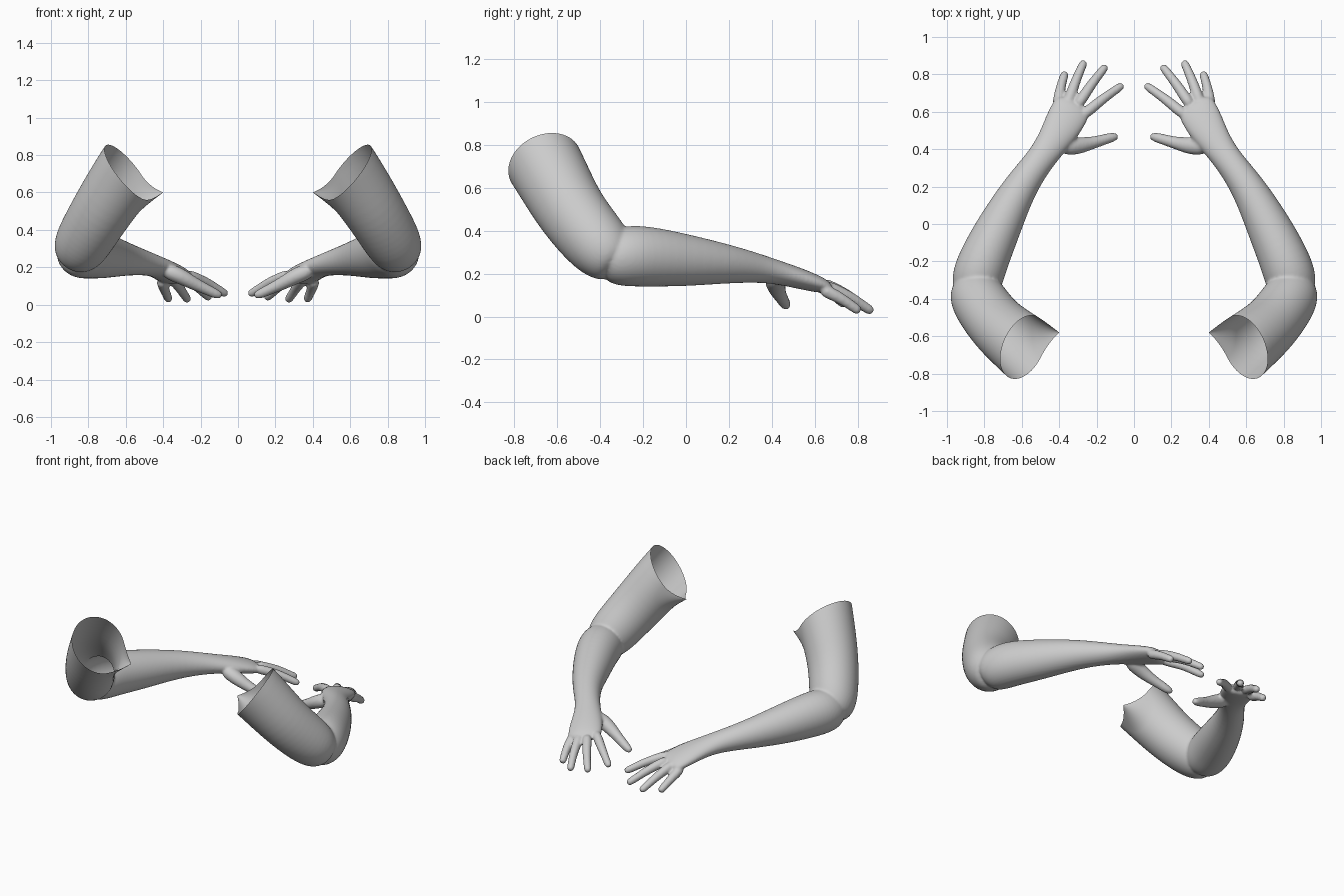
import bpy, bmesh
from math import cos, sin, tau
from mathutils import Vector

if "Cube" in bpy.data.objects:
    bpy.data.objects.remove(bpy.data.objects["Cube"])

SIDES = 16
UP = Vector((0, 0, 1))


def loft(bm, rings, tilt=0.0):
    """Closed tube through rings of (x, y, z, half width, half thickness)."""
    pts = [Vector(r[:3]) for r in rings]
    loops = []
    for i, r in enumerate(rings):
        tan = (pts[min(i + 1, len(pts) - 1)] - pts[max(i - 1, 0)]).normalized()
        side = tan.cross(UP).normalized()
        side = (side - UP * tilt * r[1]).normalized() if r[1] > 0.3 else side
        up = side.cross(tan).normalized()
        loops.append([bm.verts.new(pts[i] + side * r[3] * cos(tau * k / SIDES)
                                   + up * r[4] * sin(tau * k / SIDES))
                      for k in range(SIDES)])
    for a, b in zip(loops, loops[1:]):
        for k in range(SIDES):
            n = (k + 1) % SIDES
            bm.faces.new((a[k], a[n], b[n], b[k]))
    bm.faces.new(loops[0][::-1])
    bm.faces.new(loops[-1])


def digit(bm, base, mid, tip, r0, r1):
    """Finger with a slight bend and a rounded tip."""
    a, b, c = Vector(base), Vector(mid), Vector(tip)
    stations = [(a, r0), (a.lerp(b, .5), r0), (b, (r0 + r1) / 2),
                (b.lerp(c, .5), r1), (b.lerp(c, .85), r1), (c, r1 * .65)]
    loft(bm, [(*p, r, r) for p, r in stations])


bm = bmesh.new()

# upper arm, running past the open shoulder end so it can be trimmed
loft(bm, [(.46, -.77, .89, .19, .19), (.59, -.655, .71, .182, .185),
          (.715, -.56, .525, .165, .172), (.785, -.475, .41, .158, .165),
          (.84, -.39, .315, .153, .155), (.87, -.335, .26, .125, .125),
          (.885, -.31, .235, .08, .08)])

# forearm, wrist and palm
loft(bm, [(.865, -.40, .265, .08, .08), (.855, -.36, .27, .125, .125),
          (.835, -.28, .283, .142, .146), (.80, -.18, .281, .137, .145),
          (.715, 0, .262, .121, .125), (.61, .2, .245, .092, .092),
          (.505, .34, .225, .077, .068), (.44, .43, .205, .086, .056),
          (.385, .52, .18, .104, .050), (.338, .61, .152, .110, .041),
          (.315, .65, .136, .092, .028)], tilt=.15)

# thumb
loft(bm, [(.40, .42, .19, .05, .045), (.31, .415, .155, .05, .045),
          (.235, .43, .112, .035, .035), (.165, .45, .08, .029, .029),
          (.115, .464, .056, .027, .027), (.085, .472, .045, .016, .016)])

# fingers: index, middle, ring, little
for base, mid, tip in [
        ((.28, .575, .165), (.165, .67, .118), (.058, .745, .052)),
        ((.305, .63, .158), (.225, .75, .102), (.148, .848, .032)),
        ((.355, .64, .148), (.31, .77, .088), (.265, .872, .020)),
        ((.41, .63, .13), (.392, .73, .08), (.368, .812, .022))]:
    digit(bm, base, mid, tip, .030, .024)

bmesh.ops.recalc_face_normals(bm, faces=bm.faces)
me = bpy.data.meshes.new("arm_base")
bm.to_mesh(me)
bm.free()
blend = bpy.data.objects.new("arm_base", me)
bpy.context.collection.objects.link(blend)

# round the parts, fuse them into one skin and relax it
sub = blend.modifiers.new("round", 'SUBSURF')
sub.levels = sub.render_levels = 2
fuse = blend.modifiers.new("fuse", 'REMESH')
fuse.mode = 'VOXEL'
fuse.voxel_size = .008
relax = blend.modifiers.new("relax", 'SMOOTH')
relax.factor = .5
relax.iterations = 6
dg = bpy.context.evaluated_depsgraph_get()
skin = bpy.data.meshes.new_from_object(blend.evaluated_get(dg))
bpy.data.objects.remove(blend)

# trim the shoulder open and pull out the pointed inner corner of its rim
bm = bmesh.new()
bm.from_mesh(skin)
bmesh.ops.bisect_plane(bm, geom=bm.verts[:] + bm.edges[:] + bm.faces[:],
                       plane_co=(.59, -.65, .71), plane_no=(-.75, -.3, .59),
                       clear_outer=True)
corner = Vector((.40, -.58, .60))
near = min(bm.verts, key=lambda v: (v.co - corner).length).co.copy()
for v in bm.verts:
    f = max(0, 1 - (v.co - near).length / .14)
    v.co += (corner - near) * f * f
bm.to_mesh(skin)
bm.free()

# both arms
for name, mirrored in (("right_arm", False), ("left_arm", True)):
    mesh = skin.copy()
    if mirrored:
        for v in mesh.vertices:
            v.co.x = -v.co.x
        mesh.flip_normals()
    for p in mesh.polygons:
        p.use_smooth = True
    bpy.context.collection.objects.link(bpy.data.objects.new(name, mesh))
